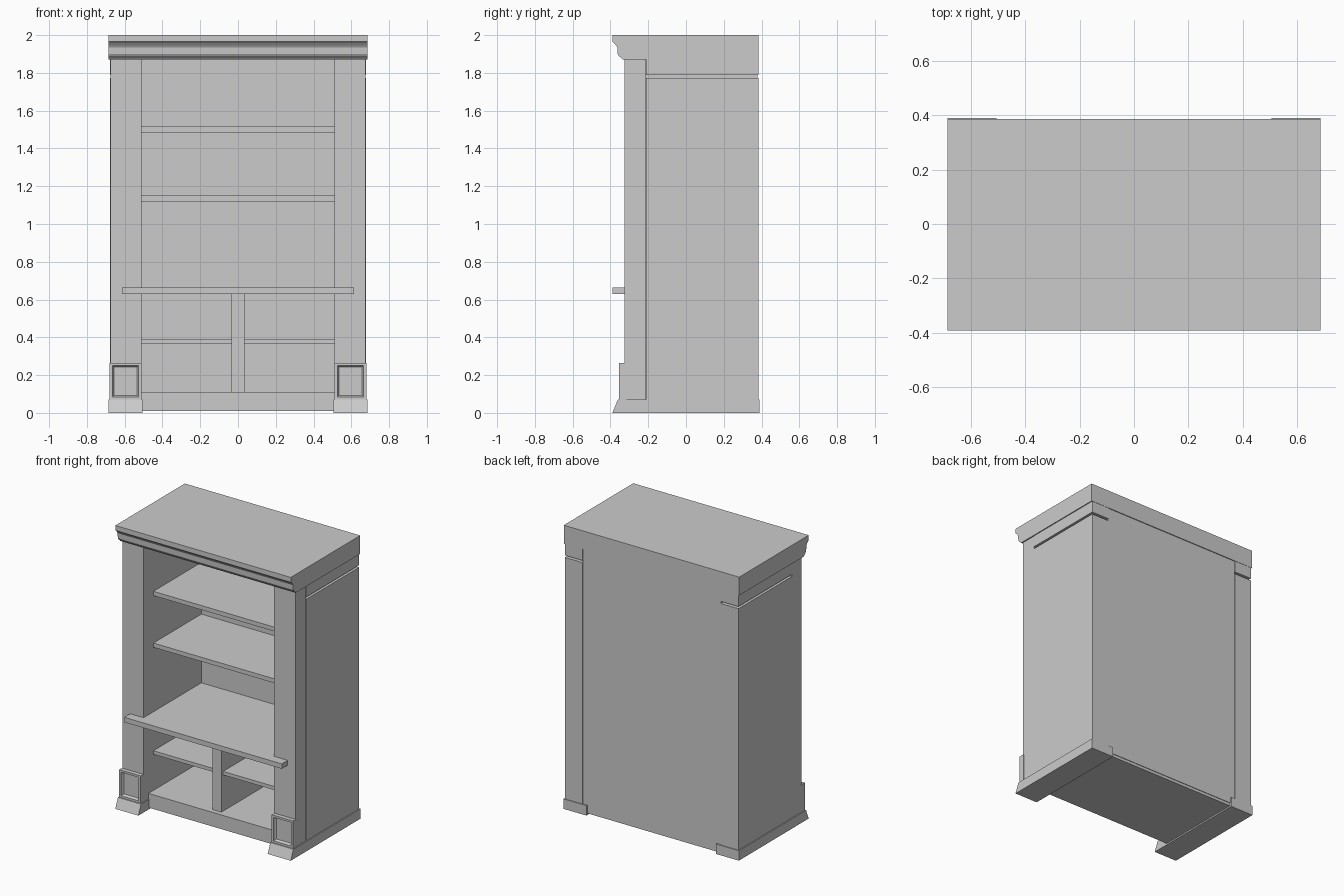
import bpy, bmesh

cube = bpy.data.objects.get("Cube")
if cube:
    bpy.data.objects.remove(cube, do_unlink=True)

grey = bpy.data.materials.new("plain_grey")
grey.use_nodes = True
COLOUR = (0.6, 0.6, 0.6, 1)
grey.diffuse_color = COLOUR
grey.node_tree.nodes["Principled BSDF"].inputs["Base Color"].default_value = COLOUR


def finish(name, bm):
    bmesh.ops.recalc_face_normals(bm, faces=bm.faces)
    mesh = bpy.data.meshes.new(name)
    bm.to_mesh(mesh)
    bm.free()
    mesh.materials.append(grey)
    obj = bpy.data.objects.new(name, mesh)
    bpy.context.collection.objects.link(obj)
    return obj


def extrude_profile(name, profile, x0, x1):
    """Extrude a closed (y, z) outline along x."""
    bm = bmesh.new()
    face = bm.faces.new([bm.verts.new((x0, y, z)) for y, z in profile])
    new = bmesh.ops.extrude_face_region(bm, geom=[face])["geom"]
    bmesh.ops.translate(bm, vec=(x1 - x0, 0, 0),
                        verts=[v for v in new if isinstance(v, bmesh.types.BMVert)])
    return finish(name, bm)


def box(name, x, y, z):
    return extrude_profile(name, [(y[0], z[0]), (y[1], z[0]), (y[1], z[1]), (y[0], z[1])], *x)


def mirrored(obj):
    """Add the matching part on the other side."""
    mod = obj.modifiers.new("other_side", 'MIRROR')
    mod.use_axis[0] = True
    mod.use_mirror_merge = False


INNER, OUTER = 0.51, 0.678
PILASTER_BACK, FRONT, BACK = -0.215, -0.325, 0.385
SOFFIT = 1.87

# Cornice with moulded front edge
extrude_profile("cornice", [
    (BACK, 2), (-0.39, 2), (-0.39, 1.965), (-0.381, 1.958), (-0.37, 1.945),
    (-0.364, 1.935), (-0.362, 1.9), (-0.355, 1.889), (-0.338, 1.875),
    (-0.335, SOFFIT), (BACK, SOFFIT)], -0.685, 0.685)

# Side structure: pilasters, panels, top rails and the core behind the slot
mirrored(box("pilaster", (INNER, 0.676), (FRONT, PILASTER_BACK), (0.03, SOFFIT)))
mirrored(box("side_panel", (0.54, OUTER), (PILASTER_BACK + 0.003, BACK - 0.002), (0.05, 1.774)))
mirrored(box("side_top_rail", (0.54, OUTER), (PILASTER_BACK + 0.003, BACK - 0.002), (1.789, SOFFIT)))
mirrored(box("inner_wall", (INNER, 0.54), (PILASTER_BACK, 0.375), (0.03, SOFFIT)))

# Feet running from front to back, with a sloped toe
mirrored(extrude_profile("foot", [
    (-0.39, 0), (0.389, 0), (0.389, 0.07), (-0.361, 0.07)], 0.505, 0.685))

# Pilaster blocks with a recessed front panel
block = box("pilaster_block", (0.512, 0.679), (-0.355, FRONT + 0.01), (0.07, 0.265))
bm = bmesh.new()
bm.from_mesh(block.data)
front = min(bm.faces, key=lambda f: f.calc_center_median().y)
bmesh.ops.inset_region(bm, faces=[front], thickness=0.021)
bmesh.ops.inset_region(bm, faces=[front], thickness=0.004, depth=-0.01)
bmesh.ops.inset_region(bm, faces=[front], thickness=0.008, depth=-0.008)
bm.to_mesh(block.data)
bm.free()
mirrored(block)

# Base, back and divider
box("base", (-INNER, INNER), (-0.27, 0.375), (0.01, 0.11))
box("back_panel", (-0.54, 0.54), (0.32, 0.379), (0.03, SOFFIT))
box("divider", (-0.035, 0.035), (-0.235, 0.32), (0.11, 0.635))

# Shelves
for name, low, high in (("upper_shelf", 1.485, 1.515), ("middle_shelf", 1.12, 1.15),
                        ("lower_shelf", 0.365, 0.39)):
    box(name, (-INNER, INNER), (PILASTER_BACK, 0.32), (low, high))

# Counter that fills the opening and a wider ledge on its front
box("counter", (-INNER, INNER), (FRONT, 0.32), (0.63, 0.665))
box("counter_ledge", (-0.615, 0.615), (-0.39, FRONT), (0.63, 0.665))
